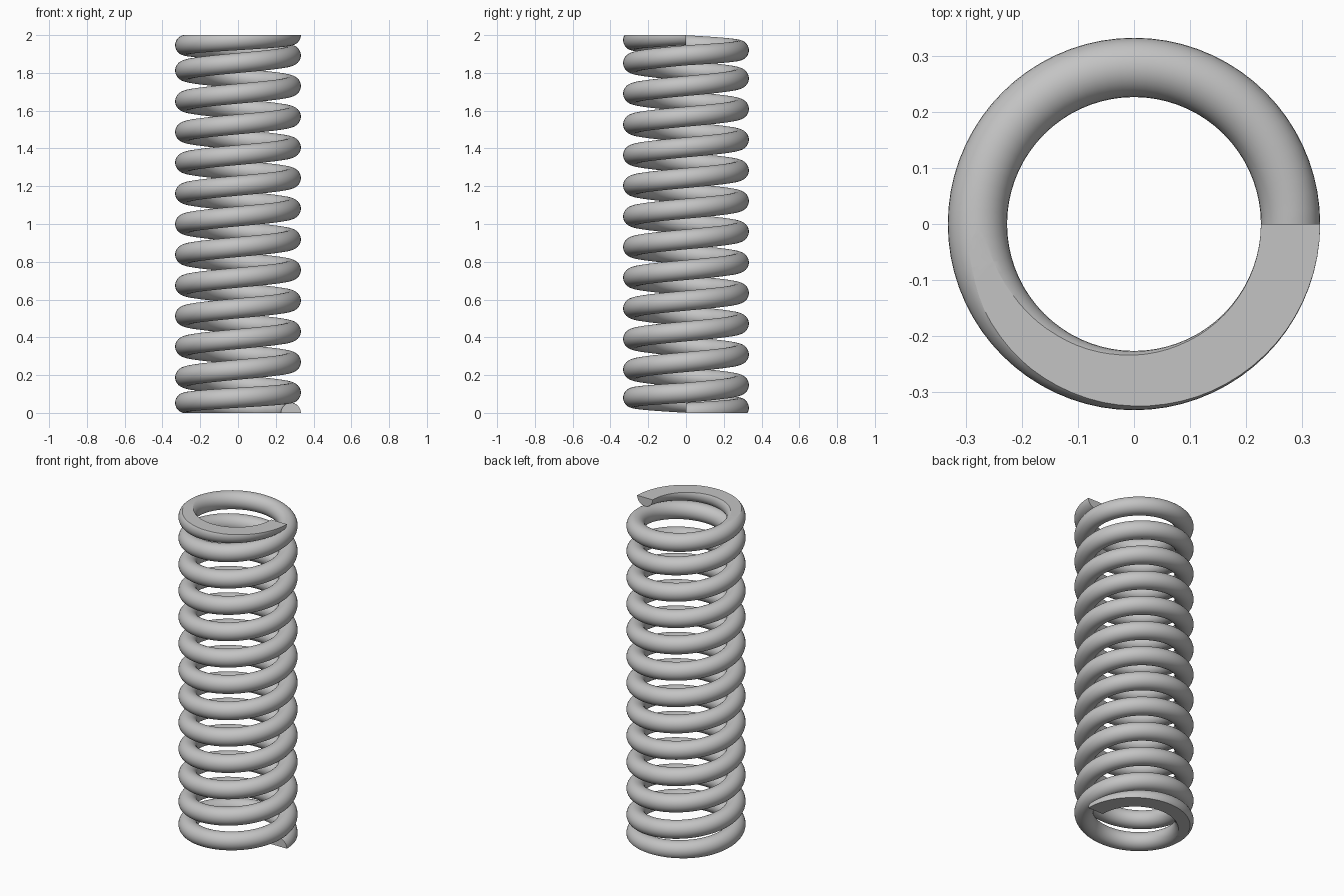
import bpy
import bmesh
from math import sin, cos, pi, radians
from mathutils import Vector

cube = bpy.data.objects.get("Cube")
if cube:
    bpy.data.objects.remove(cube, do_unlink=True)

HEIGHT = 2.0
COIL_R = 0.28        # centre line radius
WIRE_R = 0.053
END_RISE = 0.107     # rise of the closed turn at each end
ACTIVE_TURNS = 11
STEPS = 72           # sections per turn
SIDES = 32           # points around the wire

steel = bpy.data.materials.new("steel_grey")
steel.use_nodes = True
grey = (0.55, 0.55, 0.55, 1.0)
steel.diffuse_color = grey
steel.node_tree.nodes["Principled BSDF"].inputs["Base Color"].default_value = grey


def centre_height(turn):
    """Closed end turns with evenly pitched active turns between them."""
    pitch = (HEIGHT - 2 * END_RISE) / ACTIVE_TURNS
    if turn < 1:
        return END_RISE * turn
    if turn > ACTIVE_TURNS + 1:
        return HEIGHT - END_RISE * (ACTIVE_TURNS + 2 - turn)
    return END_RISE + pitch * (turn - 1)


def wire_section(bm, turn):
    a = 2 * pi * turn
    out = Vector((cos(a), sin(a), 0))
    mid = out * COIL_R + Vector((0, 0, centre_height(turn)))
    ring = []
    for i in range(SIDES):
        b = 2 * pi * i / SIDES
        ring.append(bm.verts.new(mid + out * WIRE_R * cos(b) + Vector((0, 0, WIRE_R * sin(b)))))
    return ring


# Wire swept along the helix, with closed ends
bm = bmesh.new()
count = (ACTIVE_TURNS + 2) * STEPS
rings = [wire_section(bm, i / STEPS) for i in range(count + 1)]
for r0, r1 in zip(rings, rings[1:]):
    for i in range(SIDES):
        j = (i + 1) % SIDES
        bm.faces.new((r0[i], r0[j], r1[j], r1[i]))
bm.faces.new(rings[0])
bm.faces.new(rings[-1])

# Both ends ground flat
for z, direction in ((0, -1), (HEIGHT, 1)):
    bmesh.ops.bisect_plane(bm, geom=bm.verts[:] + bm.edges[:] + bm.faces[:], dist=1e-6,
                           plane_co=(0, 0, z), plane_no=(0, 0, direction), clear_outer=True)
    rim = [e for e in bm.edges if e.is_boundary]
    bmesh.ops.triangle_fill(bm, edges=rim, use_beauty=True, normal=(0, 0, direction))
bmesh.ops.recalc_face_normals(bm, faces=bm.faces[:])

mesh = bpy.data.meshes.new("coil_spring")
bm.to_mesh(mesh)
bm.free()
mesh.materials.append(steel)
spring = bpy.data.objects.new("coil_spring", mesh)
bpy.context.collection.objects.link(spring)

# Smooth wire with crisp ground edges
bpy.ops.object.select_all(action='DESELECT')
spring.select_set(True)
bpy.context.view_layer.objects.active = spring
bpy.ops.object.shade_smooth_by_angle(angle=radians(20))
